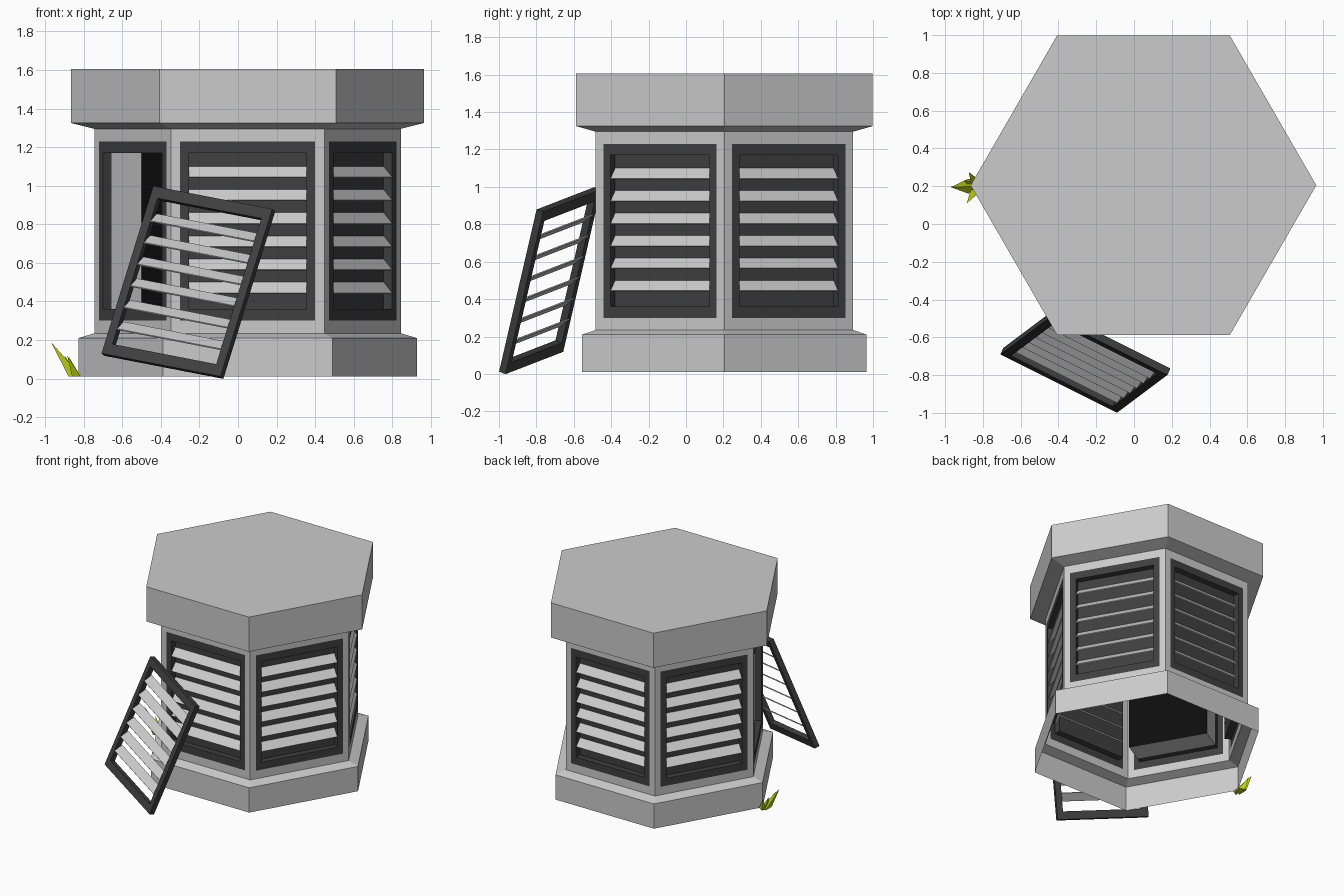
import bpy
from math import cos, sin, pi, radians
from mathutils import Matrix, Vector

if "Cube" in bpy.data.objects:
    bpy.data.objects.remove(bpy.data.objects["Cube"])


def material(name, rgb):
    m = bpy.data.materials.new(name)
    m.diffuse_color = (*rgb, 1)
    m.use_nodes = True
    m.node_tree.nodes["Principled BSDF"].inputs["Base Color"].default_value = m.diffuse_color
    return m


DARK = material("dark_metal", (0.05, 0.05, 0.05))
BLACK = material("black", (0.004, 0.004, 0.004))
GREEN = material("grass_green", (0.55, 0.68, 0.01))
CENTRE = Vector((0.05, 0.205, 0))


def make(name, verts, faces, mat=None, matrix=None):
    me = bpy.data.meshes.new(name)
    me.from_pydata([tuple(v) for v in verts], [], faces)
    if mat:
        me.materials.append(mat)
    ob = bpy.data.objects.new(name, me)
    bpy.context.collection.objects.link(ob)
    if matrix:
        ob.matrix_world = matrix
    return ob


def loft(name, loops, mat=None, matrix=None, cap=False, closed=False):
    """Skin a row of equal loops with quads."""
    n, k = len(loops[0]), len(loops)
    faces = []
    for j in range(k if closed else k - 1):
        a, b = j * n, (j + 1) % k * n
        faces += [(a + i, a + (i + 1) % n, b + (i + 1) % n, b + i) for i in range(n)]
    if cap:
        faces.append(tuple(range((k - 1) * n, k * n)))
    return make(name, [v for l in loops for v in l], faces, mat, matrix)


def hexagon(r, z):
    return [CENTRE + Vector((r * cos(i * pi / 3), r * sin(i * pi / 3), z)) for i in range(6)]


def rect(hw, hh, depth=0.0):
    """Local panel axes: x across, y up, z outward."""
    return [(-hw, -hh, -depth), (hw, -hh, -depth), (hw, hh, -depth), (-hw, hh, -depth)]


def axes(u, v, origin):
    u = u.normalized()
    n = u.cross(v).normalized()
    v = n.cross(u)
    m = Matrix((u, v, n)).transposed().to_4x4()
    m.translation = origin
    return m


def slats(name, matrix, depth):
    verts, faces = [], []
    for i in range(6):
        y = 0.28 - 0.12 * i
        verts += [(-0.305, y, 0), (0.305, y, 0),
                  (0.305, y + 0.055, -depth), (-0.305, y + 0.055, -depth)]
        faces.append(tuple(range(4 * i, 4 * i + 4)))
    ob = make(name, verts, faces, None, matrix)
    s = ob.modifiers.new("thickness", 'SOLIDIFY')
    s.thickness = 0.008


R = 0.795
OUTER, INNER = (0.35, 0.465), (0.305, 0.405)

# Stone base (open below) and cap
loft("base", [hexagon(0.878, 0.01), hexagon(0.878, 0.21), hexagon(R, 0.235)])
loft("cap", [hexagon(R, 1.295), hexagon(0.915, 1.325), hexagon(0.915, 1.605)], cap=True)

# Six walls with framed vents; the front left one has lost its louvre
for k in range(6):
    a = radians(30 + 60 * k)
    n = Vector((cos(a), sin(a), 0))
    m = axes(Vector((-sin(a), cos(a), 0)), Vector((0, 0, 1)),
             CENTRE + n * R * cos(pi / 6) + Vector((0, 0, 0.765)))
    is_open = k == 3
    loft(f"wall_{k}", [rect(R / 2, 0.53), rect(*OUTER)], None, m)
    loft(f"vent_frame_{k}", [rect(*OUTER), rect(*INNER), rect(*INNER, 0.05)],
         DARK, m, cap=not is_open)
    if is_open:
        loft("shaft_sides", [rect(*INNER, 0.05), rect(*INNER, 0.23)], None, m)
        make("shaft_back", rect(*INNER, 0.23), [(0, 1, 2, 3)], BLACK, m)
    else:
        slats(f"vent_slats_{k}", m, 0.05)

# Loose louvre leaning against the front
m = axes(Vector((0.62, -0.31, -0.12)), Vector((0.275, 0.195, 0.86)),
         Vector((-0.265, -0.745, 0.505)))
loft("loose_frame", [rect(*OUTER), rect(*INNER), rect(*INNER, 0.04), rect(*OUTER, 0.04)],
     DARK, m, closed=True)
slats("loose_slats", m, 0.045)

# Grass tuft at the left corner: base centre, tip
blades = [((-0.855, 0.20), (-0.97, 0.195, 0.19)), ((-0.845, 0.23), (-0.875, 0.275, 0.11)),
          ((-0.845, 0.17), (-0.885, 0.11, 0.12)), ((-0.85, 0.215), (-0.90, 0.23, 0.12))]
for i, ((x, y), tip) in enumerate(blades):
    r = 0.045 if i == 0 else 0.03
    base = [(x + r * cos(t), y + r * sin(t), 0.01) for t in (0, 2 * pi / 3, 4 * pi / 3)]
    make(f"grass_blade_{i}", base + [tip],
         [(0, 1, 3), (1, 2, 3), (2, 0, 3), (2, 1, 0)], GREEN)
